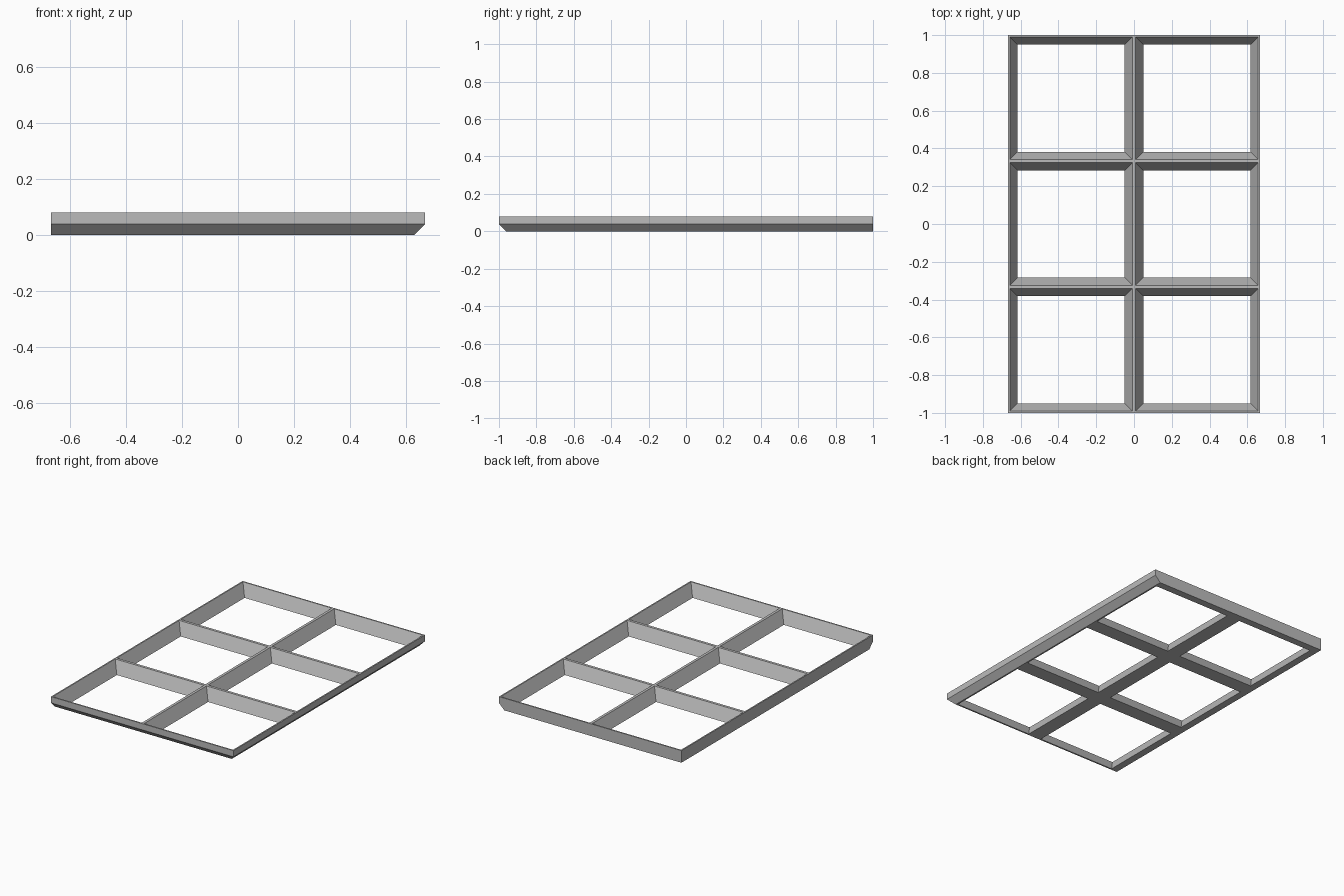
import bpy
import bmesh
from math import pi, sqrt
from mathutils import Matrix

cube = bpy.data.objects.get("Cube")
if cube:
    bpy.data.objects.remove(cube, do_unlink=True)

COLS, ROWS = 2, 3
PITCH = 2 / ROWS
HEIGHT = 0.08
RIM = 0.009      # half width of a wall at the top
FOOT = 0.049     # half width of a wall at the bottom
CHAMFER = 0.039

grey = bpy.data.materials.new("mid_grey")
grey.use_nodes = True
colour = (0.5, 0.5, 0.5, 1)
grey.diffuse_color = colour
grey.node_tree.nodes["Principled BSDF"].inputs["Base Color"].default_value = colour


def add_object(name, bm):
    mesh = bpy.data.meshes.new(name)
    bm.to_mesh(mesh)
    bm.free()
    mesh.materials.append(grey)
    obj = bpy.data.objects.new(name, mesh)
    bpy.context.collection.objects.link(obj)
    return obj


# Solid slab, chamfered under its front and left edges
bm = bmesh.new()
size = Matrix.Diagonal((COLS * PITCH, ROWS * PITCH, HEIGHT, 1))
bmesh.ops.create_cube(bm, size=1, matrix=Matrix.Translation((0, 0, HEIGHT / 2)) @ size)


def is_chamfered(edge):
    a, b = (v.co for v in edge.verts)
    low = max(a.z, b.z) < 0.01
    return low and (max(a.y, b.y) < 0 or min(a.x, b.x) > 0)


bmesh.ops.bevel(bm, geom=[e for e in bm.edges if is_chamfered(e)],
                offset=CHAMFER, segments=1, affect='EDGES')
frame = add_object("grid_frame", bm)

# Tapered openings, carried on past the top and bottom of the slab
bm = bmesh.new()
extra = 0.25 * (FOOT - RIM)
low = PITCH / 2 - FOOT - extra
high = PITCH / 2 - RIM + extra
for col in range(COLS):
    for row in range(ROWS):
        x = (col - (COLS - 1) / 2) * PITCH
        y = (row - (ROWS - 1) / 2) * PITCH
        place = Matrix.Translation((x, y, HEIGHT / 2)) @ Matrix.Rotation(pi / 4, 4, 'Z')
        bmesh.ops.create_cone(bm, cap_ends=True, segments=4, radius1=low * sqrt(2),
                              radius2=high * sqrt(2), depth=HEIGHT * 1.5, matrix=place)
cutter = add_object("opening_cutter", bm)
cutter.hide_render = True

# Cut the openings and discard the cutter
cut = frame.modifiers.new("openings", 'BOOLEAN')
cut.operation = 'DIFFERENCE'
cut.solver = 'EXACT'
cut.object = cutter
bpy.context.view_layer.objects.active = frame
frame.select_set(True)
bpy.ops.object.modifier_apply(modifier=cut.name)
bpy.data.objects.remove(cutter, do_unlink=True)
